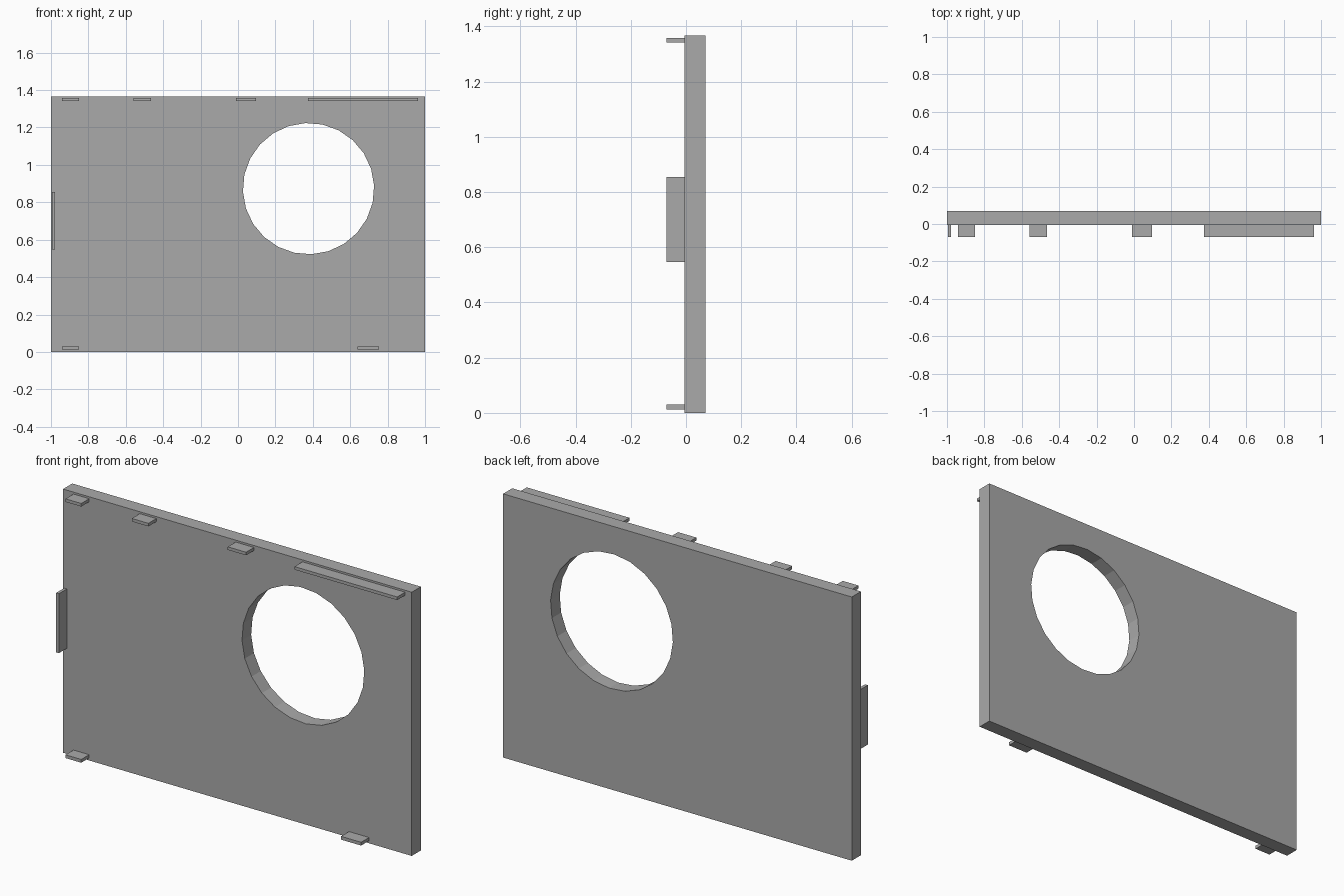
import bpy
import math

cube = bpy.data.objects.get("Cube")
if cube:
    bpy.data.objects.remove(cube, do_unlink=True)

grey = bpy.data.materials.new("plain grey")
grey.use_nodes = True
grey.diffuse_color = (0.4, 0.4, 0.4, 1)
grey.node_tree.nodes["Principled BSDF"].inputs["Base Color"].default_value = (0.4, 0.4, 0.4, 1)

FRONT, BACK, TAB_FRONT = -0.005, 0.07, -0.07
HEIGHT = 1.367


def box(name, x0, x1, y0, y1, z0, z1):
    """Axis-aligned box given by its limits."""
    bpy.ops.mesh.primitive_cube_add(
        size=1, location=((x0 + x1) / 2, (y0 + y1) / 2, (z0 + z1) / 2))
    ob = bpy.context.object
    ob.name = name
    ob.scale = (x1 - x0, y1 - y0, z1 - z0)
    bpy.ops.object.transform_apply(location=False, rotation=False, scale=True)
    ob.data.materials.append(grey)
    return ob


# Flat panel
panel = box("panel", -1, 1, FRONT, BACK, 0, HEIGHT)

# Round opening, 24 sided, cut straight through the panel
bpy.ops.mesh.primitive_cylinder_add(
    vertices=24, radius=0.351, depth=0.5, location=(0.377, 0, 0.873),
    rotation=(math.pi / 2, math.radians(-2.6), 0))
cutter = bpy.context.object
cutter.name = "opening_cutter"
cutter.hide_render = True
cutter.data.materials.append(grey)
cut = panel.modifiers.new("opening", "BOOLEAN")
cut.operation = "DIFFERENCE"
cut.solver = "EXACT"
cut.object = cutter
bpy.context.view_layer.objects.active = panel
bpy.ops.object.modifier_apply(modifier=cut.name)
bpy.data.objects.remove(cutter, do_unlink=True)

# Tabs along the top edge, the last one a long rail
top_tabs = [("top_tab_right", -0.94, -0.85), ("top_tab_middle", -0.56, -0.465),
            ("top_tab_left", -0.01, 0.095), ("top_rail", 0.373, 0.962)]
for name, x0, x1 in top_tabs:
    box(name, x0, x1, TAB_FRONT, FRONT, 1.341, 1.357)

# Tabs along the bottom edge
for name, x0, x1 in [("bottom_tab_right", -0.94, -0.85), ("bottom_tab_left", 0.64, 0.755)]:
    box(name, x0, x1, TAB_FRONT, FRONT, 0.013, 0.03)

# Upright tab on the right-hand edge
box("side_tab", -0.994, -0.978, TAB_FRONT, FRONT, 0.547, 0.855)
